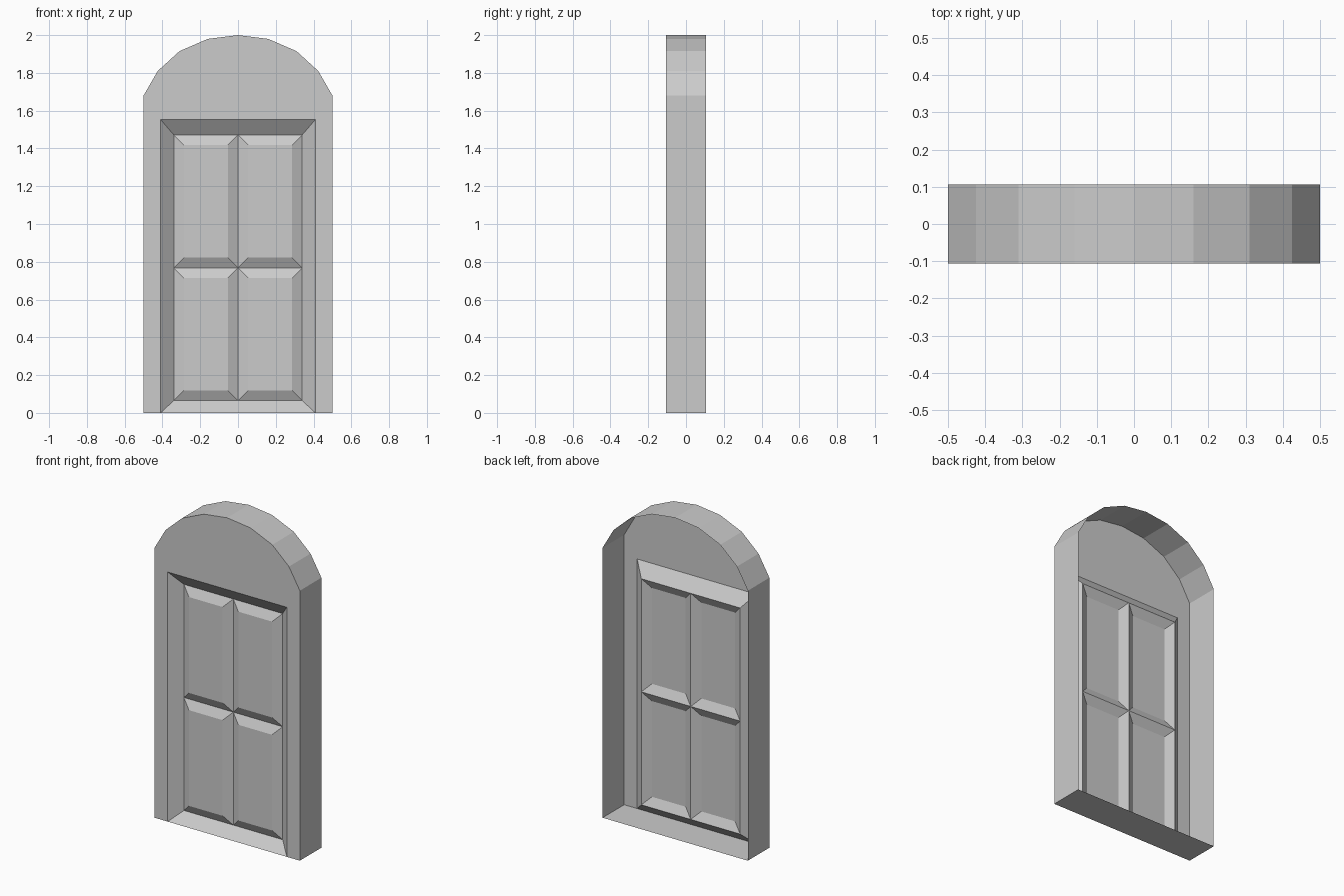
import bpy, bmesh

if "Cube" in bpy.data.objects:
    bpy.data.objects.remove(bpy.data.objects["Cube"])

FRONT, BACK = -0.106, 0.106     # wall depth
RECESS = FRONT + 0.06           # plane of the door leaf


def make_object(name, bm):
    mesh = bpy.data.meshes.new(name)
    bm.to_mesh(mesh)
    bm.free()
    obj = bpy.data.objects.new(name, mesh)
    bpy.context.collection.objects.link(obj)
    return obj


def rect(x, z0, z1):
    return [(-x, z0), (x, z0), (x, z1), (-x, z1)]


# Arched outline, counter-clockwise seen from the front
half = [(0.5, 0), (0.5, 1.68), (0.425, 1.81), (0.31, 1.915), (0.16, 1.98)]
arch = half + [(0, 2.0)] + [(-x, z) for x, z in reversed(half)]
opening = rect(0.41, 0, 1.553)
leaf = rect(0.34, 0.065, 1.472)

# Front face: arch with a doorway notch reaching the floor
bm = bmesh.new()
notch = [opening[i] for i in (0, 3, 2, 1)]
bm.faces.new([bm.verts.new((x, FRONT, z)) for x, z in arch + notch])
make_object("arched_front", bm)

# Outer shell: sides, arch top and floor, open at the back
bm = bmesh.new()
f = [bm.verts.new((x, FRONT, z)) for x, z in arch]
b = [bm.verts.new((x, BACK, z)) for x, z in arch]
for i in range(len(arch)):
    j = (i + 1) % len(arch)
    bm.faces.new((f[j], f[i], b[i], b[j]))
make_object("outer_shell", bm)

# Sloped door frame stepping back to the leaf
bm = bmesh.new()
o = [bm.verts.new((x, FRONT, z)) for x, z in opening]
n = [bm.verts.new((x, RECESS, z)) for x, z in leaf]
for i in range(4):
    j = (i + 1) % 4
    bm.faces.new((o[i], o[j], n[j], n[i]))
make_object("door_frame", bm)

# Door leaf: two by two panels, each raised with bevelled borders
bm = bmesh.new()
zs = (leaf[0][1], 0.768, leaf[2][1])
grid = [[bm.verts.new((x, RECESS, z)) for x in (-0.34, 0, 0.34)] for z in zs]
for r in range(2):
    for c in range(2):
        bm.faces.new((grid[r][c], grid[r][c + 1], grid[r + 1][c + 1], grid[r + 1][c]))
bm.normal_update()
bmesh.ops.inset_individual(bm, faces=bm.faces[:], thickness=0.076, depth=0.028)
make_object("door_panels", bm)
